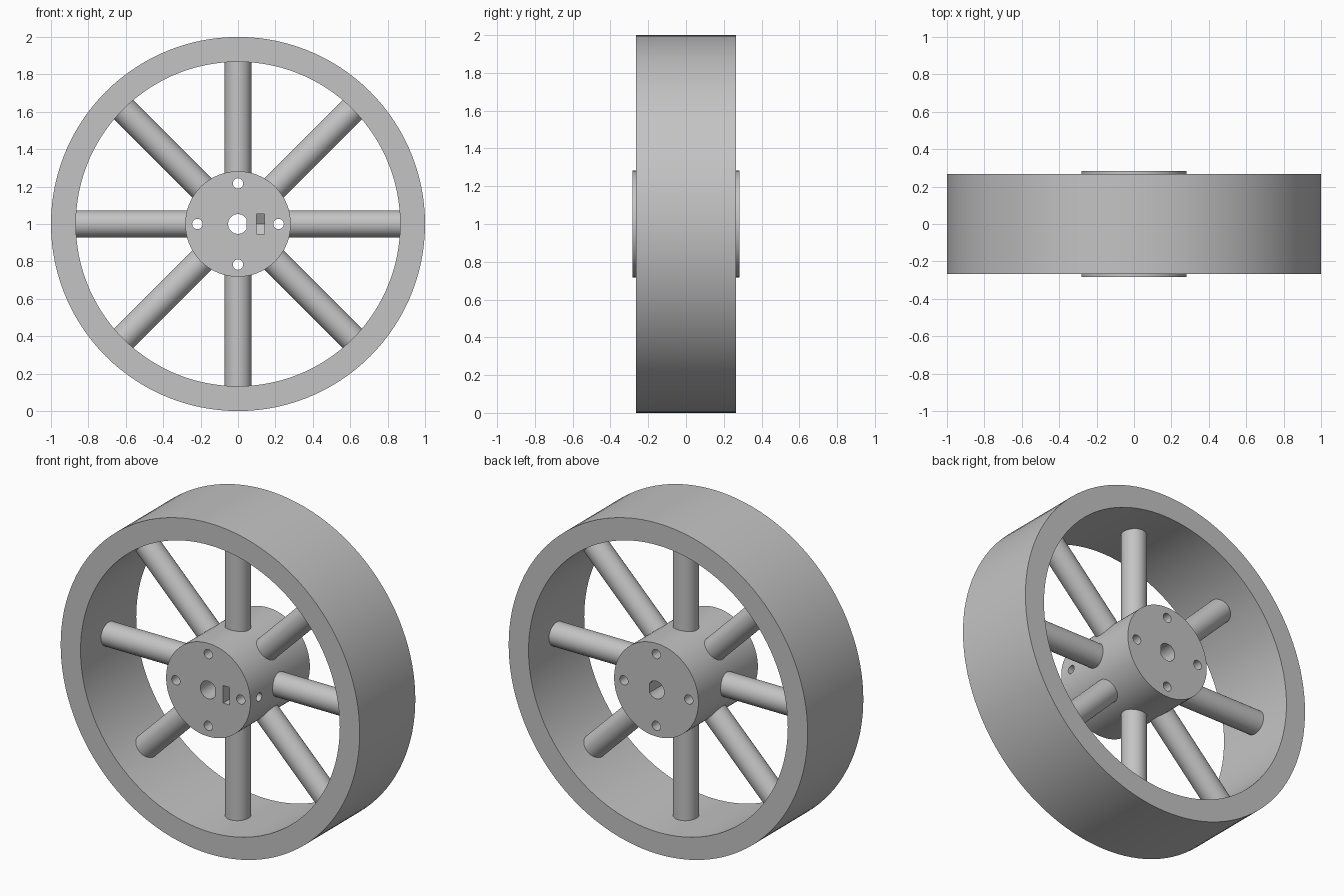
import bpy, bmesh
from math import radians, pi, cos, sin
from mathutils import Matrix, Vector

cube = bpy.data.objects.get("Cube")
if cube:
    bpy.data.objects.remove(cube, do_unlink=True)

grey = bpy.data.materials.new("plain grey")
grey.use_nodes = True
grey.diffuse_color = (0.55, 0.55, 0.55, 1)
grey.node_tree.nodes["Principled BSDF"].inputs["Base Color"].default_value = grey.diffuse_color

CENTRE = Vector((0, 0, 1))      # axle centre, axle runs along y
HUB_R, HUB_HALF = 0.282, 0.284
RIM_OUT, RIM_IN, RIM_HALF = 1.0, 0.867, 0.266
SPOKE_R = 0.072


def make(name, bm):
    bmesh.ops.recalc_face_normals(bm, faces=bm.faces)
    mesh = bpy.data.meshes.new(name)
    bm.to_mesh(mesh)
    bm.free()
    obj = bpy.data.objects.new(name, mesh)
    bpy.context.collection.objects.link(obj)
    mesh.materials.append(grey)
    return obj


def rod(name, radius, start, end, sides=32):
    """Cylinder between two points given relative to the axle centre."""
    start, end = Vector(start), Vector(end)
    axis = end - start
    bm = bmesh.new()
    turn = axis.to_track_quat('Z', 'Y').to_matrix().to_4x4()
    bmesh.ops.create_cone(bm, cap_ends=True, segments=sides, radius1=radius, radius2=radius,
                          depth=axis.length,
                          matrix=Matrix.Translation(CENTRE + (start + end) / 2) @ turn)
    return make(name, bm)


def prism(name, outline, axis, low, high):
    """Extrude an outline of points along an axis."""
    bm = bmesh.new()
    face = bm.faces.new([bm.verts.new(CENTRE + Vector(p) + Vector(axis) * low) for p in outline])
    new = bmesh.ops.extrude_face_region(bm, geom=[face])["geom"]
    bmesh.ops.translate(bm, verts=[v for v in new if isinstance(v, bmesh.types.BMVert)],
                        vec=Vector(axis) * (high - low))
    return make(name, bm)


def smooth(obj):
    bpy.ops.object.select_all(action='DESELECT')
    obj.select_set(True)
    bpy.context.view_layer.objects.active = obj
    bpy.ops.object.shade_smooth_by_angle(angle=radians(30))


def cut(obj, cutter):
    cutter.hide_render = True
    mod = obj.modifiers.new("cut", 'BOOLEAN')
    mod.operation, mod.solver, mod.object = 'DIFFERENCE', 'EXACT', cutter
    bpy.context.view_layer.objects.active = obj
    bpy.ops.object.modifier_apply(modifier=mod.name)
    bpy.data.objects.remove(cutter, do_unlink=True)


# Rim: a rectangular section spun around the axle
bm = bmesh.new()
section = [(RIM_IN, -RIM_HALF), (RIM_OUT, -RIM_HALF), (RIM_OUT, RIM_HALF), (RIM_IN, RIM_HALF)]
ring = [bm.verts.new(CENTRE + Vector((r, y, 0))) for r, y in section]
edges = [bm.edges.new((ring[i], ring[(i + 1) % 4])) for i in range(4)]
bmesh.ops.spin(bm, geom=ring + edges, cent=CENTRE, axis=(0, 1, 0), angle=2 * pi,
               steps=120, use_merge=True)
bmesh.ops.remove_doubles(bm, verts=bm.verts, dist=1e-4)
smooth(make("rim", bm))

# Hub with mounting holes, D-shaped bore, set screw hole and nut pocket
hub = rod("hub", HUB_R, (0, -HUB_HALF, 0), (0, HUB_HALF, 0), 96)
for i in range(4):
    x, z = 0.217 * cos(i * pi / 2), 0.217 * sin(i * pi / 2)
    cut(hub, rod("mounting_hole", 0.028, (x, -0.4, z), (x, 0.4, z), 24))

bore = [(min(0.053 * cos(a), 0.045), 0, 0.053 * sin(a))
        for a in (2 * pi * (i + 0.5) / 40 for i in range(40)) if cos(a) < 0.86 or abs(sin(a)) > 0.5]
cut(hub, prism("bore", bore, (0, 1, 0), -0.4, 0.4))

SCREW_Y = -0.2
cut(hub, rod("screw_hole", 0.025, (0.02, SCREW_Y, 0), (0.4, SCREW_Y, 0), 24))
pocket = [(0, -0.4, -0.053), (0, SCREW_Y + 0.03, -0.053), (0, SCREW_Y + 0.061, 0),
          (0, SCREW_Y + 0.03, 0.053), (0, -0.4, 0.053)]
cut(hub, prism("nut_pocket", pocket, (1, 0, 0), 0.099, 0.142))
smooth(hub)

# Eight round spokes
for i in range(8):
    d = Vector((cos(i * pi / 4), 0, sin(i * pi / 4)))
    smooth(rod(f"spoke_{i + 1}", SPOKE_R, d * 0.255, d * 0.9, 40))
